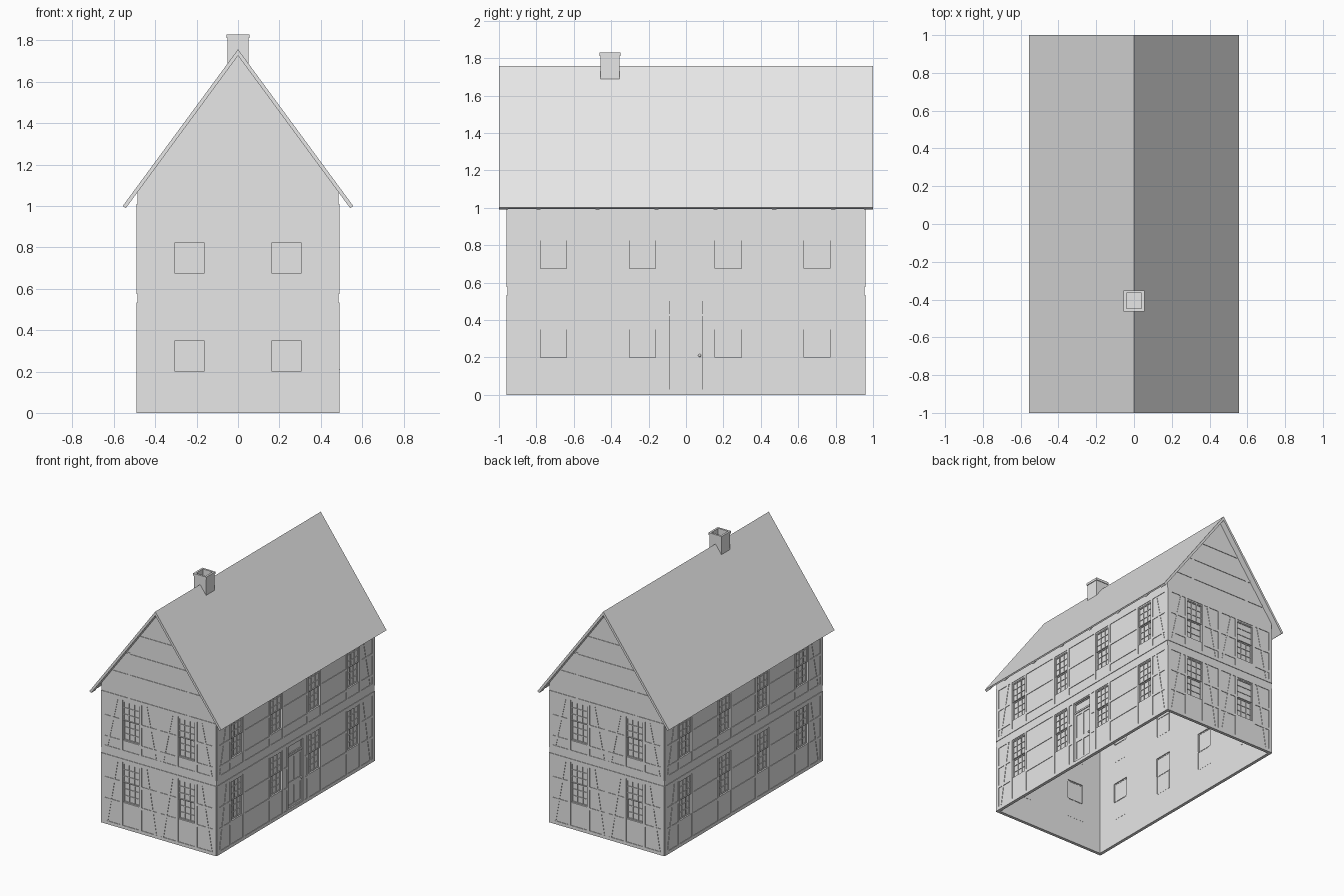
import bpy, bmesh, math
from mathutils import Vector, Matrix

if "Cube" in bpy.data.objects:
    bpy.data.objects.remove(bpy.data.objects["Cube"], do_unlink=True)

grey = bpy.data.materials.new("plain grey")
grey.use_nodes = True
grey.diffuse_color = (0.8, 0.8, 0.8, 1)
for node in grey.node_tree.nodes:
    if node.type == 'BSDF_PRINCIPLED':
        node.inputs["Base Color"].default_value = grey.diffuse_color

WX, WY, THICK, PROUD = 0.486, 0.955, 0.02, 0.004
RIDGE, EAVE_X, EAVE_Z = 1.757, 0.557, 1.0
SLOPE = (RIDGE - EAVE_Z) / EAVE_X
LEN = math.hypot(1, SLOPE)
SLAB = 0.011
WALL_APEX = RIDGE - SLAB * LEN

# Outward normal and horizontal direction of each wall
SIDES = {
    "front": (Vector((0, -WY, 0)), Vector((1, 0, 0))),
    "back": (Vector((0, WY, 0)), Vector((1, 0, 0))),
    "right": (Vector((WX, 0, 0)), Vector((0, 1, 0))),
    "left": (Vector((-WX, 0, 0)), Vector((0, 1, 0))),
}
GABLE_U = [-0.235, 0.235]
LONG_U = [-0.708, -0.232, 0.226, 0.7]
WINDOWS = {s: GABLE_U if s in ("front", "back") else LONG_U for s in SIDES}
HALF_W, WIN_H, SILLS = 0.07, 0.3, (0.2, 0.674)
DOOR = (-0.088, 0.088, 0.027, 0.5)


def finish(name, bm):
    bmesh.ops.recalc_face_normals(bm, faces=bm.faces)
    mesh = bpy.data.meshes.new(name)
    bm.to_mesh(mesh)
    bm.free()
    mesh.materials.append(grey)
    ob = bpy.data.objects.new(name, mesh)
    bpy.context.scene.collection.objects.link(ob)
    return ob


def box(bm, lo, hi):
    lo, hi = Vector(lo), Vector(hi)
    m = Matrix.Translation((lo + hi) / 2) @ Matrix.Diagonal((*(hi - lo), 1))
    bmesh.ops.create_cube(bm, size=1, matrix=m)


def wall_box(bm, side, u0, u1, v0, v1, d0, d1):
    """Box on a wall: u along it, v up, d outward from its face."""
    origin, along = SIDES[side]
    out = origin.normalized()
    a = origin + along * u0 + out * d0 + Vector((0, 0, v0))
    b = origin + along * u1 + out * d1 + Vector((0, 0, v1))
    box(bm, [min(p) for p in zip(a, b)], [max(p) for p in zip(a, b)])


def prism(bm, pts, offset):
    face = bm.faces.new([bm.verts.new(p) for p in pts])
    ext = bmesh.ops.extrude_face_region(bm, geom=[face])
    verts = [g for g in ext["geom"] if isinstance(g, bmesh.types.BMVert)]
    bmesh.ops.translate(bm, verts=verts, vec=offset)


def chevron(bm, y0, y1, t0, t1):
    """Pitched strip between two depths below the roof surface."""
    def eave(t):
        return EAVE_X - SLOPE * t / LEN, EAVE_Z - t / LEN
    (ax, az), (bx, bz) = eave(t0), eave(t1)
    pts = [(0, RIDGE - t0 * LEN), (ax, az), (bx, bz), (0, RIDGE - t1 * LEN), (-bx, bz), (-ax, az)]
    prism(bm, [(x, y0, z) for x, z in pts], (0, y1 - y0, 0))


def cut(ob, cutter):
    mod = ob.modifiers.new("cut", 'BOOLEAN')
    mod.operation, mod.solver, mod.object = 'DIFFERENCE', 'EXACT', cutter
    bpy.context.view_layer.update()
    mesh = bpy.data.meshes.new_from_object(ob.evaluated_get(bpy.context.evaluated_depsgraph_get()))
    ob.modifiers.clear()
    ob.data = mesh
    bpy.data.objects.remove(cutter, do_unlink=True)


# Hollow walls, open at the bottom
bm = bmesh.new()
shoulder = WALL_APEX - SLOPE * WX
prism(bm, [(x, -WY, z) for x, z in
           [(-WX, 0), (WX, 0), (WX, shoulder), (0, WALL_APEX), (-WX, shoulder)]], (0, 2 * WY, 0))
walls = finish("walls", bm)
bm = bmesh.new()
box(bm, (THICK - WX, THICK - WY, -0.1), (WX - THICK, WY - THICK, 2))
cut(walls, finish("room_cutter", bm))

# Window and door openings
bm = bmesh.new()
for side, us in WINDOWS.items():
    for u in us:
        for v in SILLS:
            wall_box(bm, side, u - HALF_W, u + HALF_W, v, v + WIN_H, -0.05, 0.05)
wall_box(bm, "right", *DOOR, -0.05, 0.05)
cut(walls, finish("opening_cutter", bm))


# Sash windows
def frame(bm, side, u0, u1, v0, v1, d0, d1, w):
    for a, b in ((u0, u0 + w), (u1 - w, u1)):
        wall_box(bm, side, a, b, v0, v1, d0, d1)
    for a, b in ((v0, v0 + w), (v1 - w, v1)):
        wall_box(bm, side, u0 + w, u1 - w, a, b, d0, d1)


def sash(bm, side, u, v, front):
    h, bar = WIN_H / 2, 0.002
    u0, u1 = u - HALF_W, u + HALF_W
    frame(bm, side, u0, u1, v, v + h, front - 0.01, front, 0.006)
    wall_box(bm, side, u0, u1, v, v + h, front - 0.008, front - 0.006)
    for i in (1, 2):
        c, r = u0 + (u1 - u0) * i / 3, v + h * i / 3
        wall_box(bm, side, c - bar, c + bar, v, v + h, front - 0.007, front - 0.001)
        wall_box(bm, side, u0, u1, r - bar, r + bar, front - 0.007, front - 0.001)


for side, us in WINDOWS.items():
    bm = bmesh.new()
    for u in us:
        for v in SILLS:
            sash(bm, side, u, v + WIN_H / 2, -0.003)
            sash(bm, side, u, v, -0.011)
    finish(side + "_windows", bm)

# Panelled door with a light above it
bm = bmesh.new()
u0, u1, v0, v1 = DOOR
wall_box(bm, "right", u0, u1, v0, 0.42, -0.02, -0.012)
wall_box(bm, "right", u0, u1, 0.42, 0.432, -0.02, -0.002)
frame(bm, "right", u0, u1, v0, 0.42, -0.013, -0.008, 0.018)
wall_box(bm, "right", -0.008, 0.008, v0, 0.42, -0.013, -0.008)
wall_box(bm, "right", u0, u1, 0.185, 0.22, -0.013, -0.008)
frame(bm, "right", u0, u1, 0.432, v1, -0.02, -0.008, 0.006)
wall_box(bm, "right", u0, u1, 0.432, v1, -0.018, -0.014)
finish("door", bm)
bm = bmesh.new()
bmesh.ops.create_uvsphere(bm, u_segments=12, v_segments=8, radius=0.008,
                          matrix=Matrix.Translation((WX - 0.002, 0.073, 0.21)))
finish("door_knob", bm)


# Timber framing
def beam(bm, side, u0, u1, v0, v1):
    wall_box(bm, side, u0, u1, v0, v1, -0.002, PROUD)


def brace(bm, side, a, b, w=0.022):
    origin, along = SIDES[side]
    out = origin.normalized()
    pts = [(a[0], a[1]), (a[0] + w, a[1]), (b[0] + w, b[1]), (b[0], b[1])]
    prism(bm, [origin + along * u + Vector((0, 0, v)) - out * 0.002 for u, v in pts],
          out * (PROUD + 0.001))


for side, us in WINDOWS.items():
    bm = bmesh.new()
    gable = side in ("front", "back")
    half = WX if gable else WY
    for v in (0, 0.508, 0.575, 0.985):
        beam(bm, side, -half, half, v, v + 0.025)
    for sill in SILLS:
        low, top = (0.025, 0.508) if sill < 0.5 else (0.6, 0.985)
        gaps = [(u - HALF_W, u + HALF_W) for u in us]
        posts = [(-half, -half + 0.03), (half - 0.03, half)]
        posts += [(a - 0.02, a) for a, b in gaps] + [(b, b + 0.02) for a, b in gaps]
        if side == "right" and sill < 0.5:
            gaps.append(DOOR[:2])
            posts += [(u0 - 0.02, u0), (u1, u1 + 0.02)]
        elif gable:
            posts.append((-0.015, 0.015))
        for a, b in posts:
            beam(bm, side, a, b, low, top)
        # Rails run only between openings
        gaps.sort()
        starts = [-half] + [b for a, b in gaps]
        ends = [a for a, b in gaps] + [half]
        for a, b in zip(starts, ends):
            beam(bm, side, a, b, sill + 0.14, sill + 0.16)
        for a, b in zip([-half] + [g[1] for g in gaps], ends):
            beam(bm, side, a, b, sill - 0.02, sill)
        # Slanted braces by the corners and the middle post
        for s in (-1, 1):
            edge = half - 0.045
            brace(bm, side, (s * edge - 0.011, low), (s * (edge - 0.085) - 0.011, top))
            if gable:
                brace(bm, side, (s * 0.03 - 0.011, low), (s * 0.11 - 0.011, top))
    if gable:
        for v in (1.17, 1.33, 1.49):
            reach = (WALL_APEX - v - 0.03) / SLOPE
            beam(bm, side, -reach, reach, v, v + 0.02)
        for u in (-0.25, 0.25):
            beam(bm, side, u - 0.01, u + 0.01, 1.01, 1.36)
    finish(side + "_timbers", bm)

# Roof with rafters and end boards beneath
bm = bmesh.new()
chevron(bm, -1, 1, 0, SLAB)
finish("roof", bm)
bm = bmesh.new()
for i in range(6):
    y = -0.788 + i * 0.315
    chevron(bm, y - 0.011, y + 0.011, SLAB, 0.018)
for s in (-1, 1):
    chevron(bm, s * 0.976 - 0.024, s * 0.976 + 0.024, SLAB, 0.018)
finish("rafters", bm)

# Chimney with a hollow capped top
bm = bmesh.new()
Y = -0.407
box(bm, (-0.051, Y - 0.051, 1.6), (0.051, Y + 0.051, 1.77))
for s in (-1, 1):
    for inner, outer, z0, z1 in ((0.041, 0.051, 1.77, 1.812), (0.041, 0.056, 1.812, 1.83)):
        xs, ys = sorted((s * inner, s * outer)), sorted((s * inner, s * outer))
        box(bm, (xs[0], Y - outer, z0), (xs[1], Y + outer, z1))
        box(bm, (-inner, Y + ys[0], z0), (inner, Y + ys[1], z1))
finish("chimney", bm)
